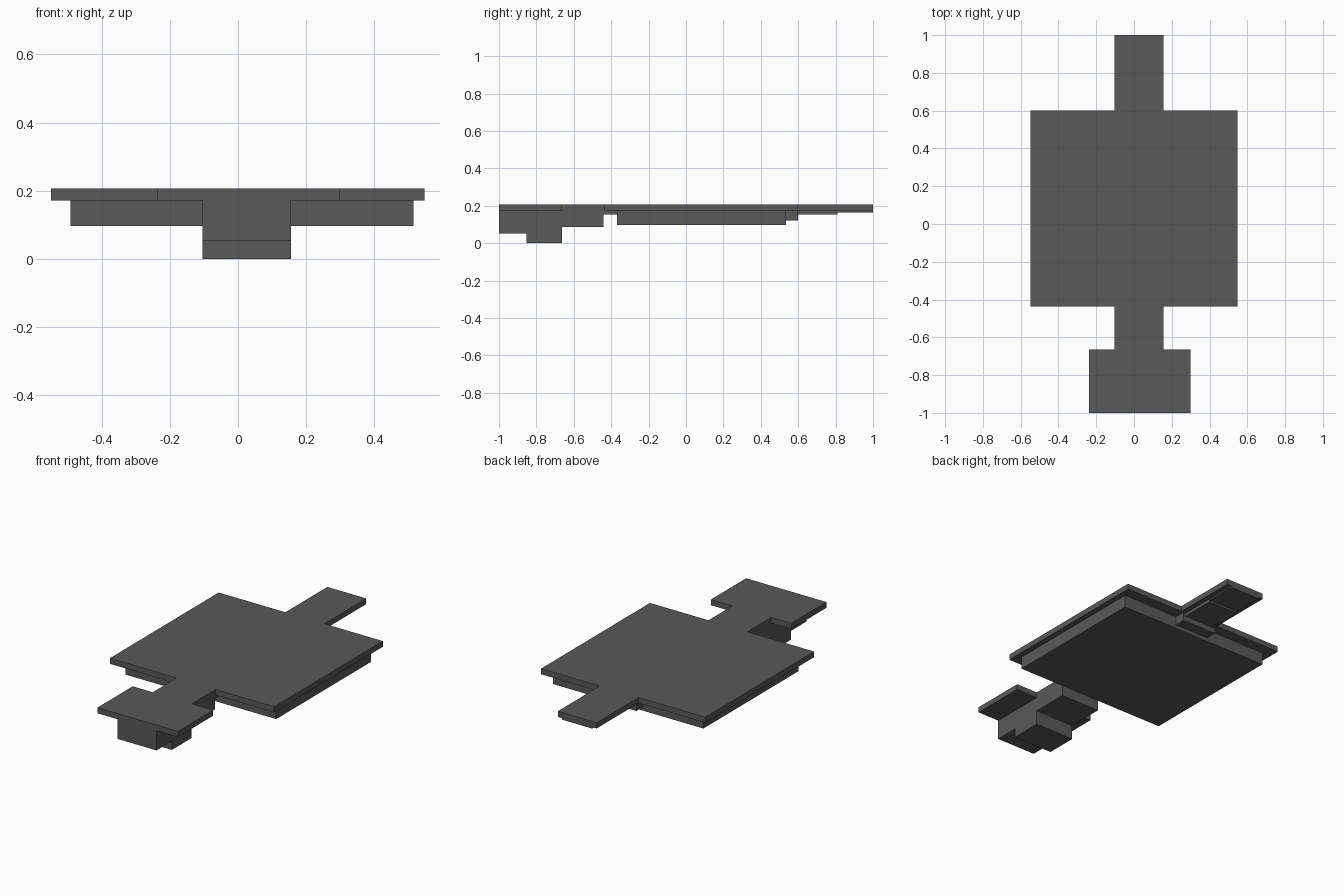
import bpy
import bmesh
from mathutils import Vector

cube = bpy.data.objects.get("Cube")
if cube:
    bpy.data.objects.remove(cube, do_unlink=True)

grey = bpy.data.materials.new("dark grey")
grey.use_nodes = True
grey.diffuse_color = (0.1, 0.1, 0.1, 1)
grey.node_tree.nodes["Principled BSDF"].inputs["Base Color"].default_value = (0.1, 0.1, 0.1, 1)


def prism(name, outline, offset):
    """Extrude a flat outline into a closed solid."""
    bm = bmesh.new()
    face = bm.faces.new([bm.verts.new(p) for p in outline])
    grown = bmesh.ops.extrude_face_region(bm, geom=[face])["geom"]
    bmesh.ops.translate(bm, vec=Vector(offset),
                        verts=[v for v in grown if isinstance(v, bmesh.types.BMVert)])
    bmesh.ops.recalc_face_normals(bm, faces=bm.faces)
    mesh = bpy.data.meshes.new(name)
    bm.to_mesh(mesh)
    bm.free()
    mesh.materials.append(grey)
    obj = bpy.data.objects.new(name, mesh)
    bpy.context.collection.objects.link(obj)
    return obj


def box(name, x, y, z):
    outline = [(x[0], y[0], z[0]), (x[1], y[0], z[0]),
               (x[1], y[1], z[0]), (x[0], y[1], z[0])]
    return prism(name, outline, (0, 0, z[1] - z[0]))


TOP, UNDER = 0.206, 0.172
MID = 0.026          # centre line of the neck and tail
HALF = 0.13          # half width of the neck and tail

# Thin top plate: half widths along its length give the stepped outline
left = [(-0.238, -1), (-0.238, -0.664), (MID - HALF, -0.664), (MID - HALF, -0.437),
        (-0.549, -0.437), (-0.549, 0.6), (MID - HALF, 0.6), (MID - HALF, 1)]
right = [(MID + HALF, 1), (MID + HALF, 0.6), (0.547, 0.6), (0.547, -0.437),
         (MID + HALF, -0.437), (MID + HALF, -0.664), (0.299, -0.664), (0.299, -1)]
prism("top_plate", [(x, y, UNDER) for x, y in left + right], (0, 0, TOP - UNDER))

# Broad slab below the plate
box("body_slab", (-0.491, 0.514), (-0.37, 0.535), (0.097, UNDER))

# Stepped block below the head and neck
steps = [(-1, UNDER), (-1, 0.053), (-0.853, 0.053), (-0.853, 0), (-0.664, 0),
         (-0.664, 0.087), (-0.44, 0.087), (-0.44, 0.152), (-0.37, 0.152), (-0.37, UNDER)]
prism("neck_block", [(MID - HALF, y, z) for y, z in steps], (2 * HALF, 0, 0))

# Shallow steps below the tail
tail = [("tail_root", 0.115, 0.535, 0.6, 0.12),
        ("tail_middle", 0.1, 0.6, 0.81, 0.152),
        ("tail_tip", 0.1, 0.81, 1, 0.163)]
for name, half, y0, y1, z in tail:
    box(name, (MID - half, MID + half), (y0, y1), (z, UNDER))
